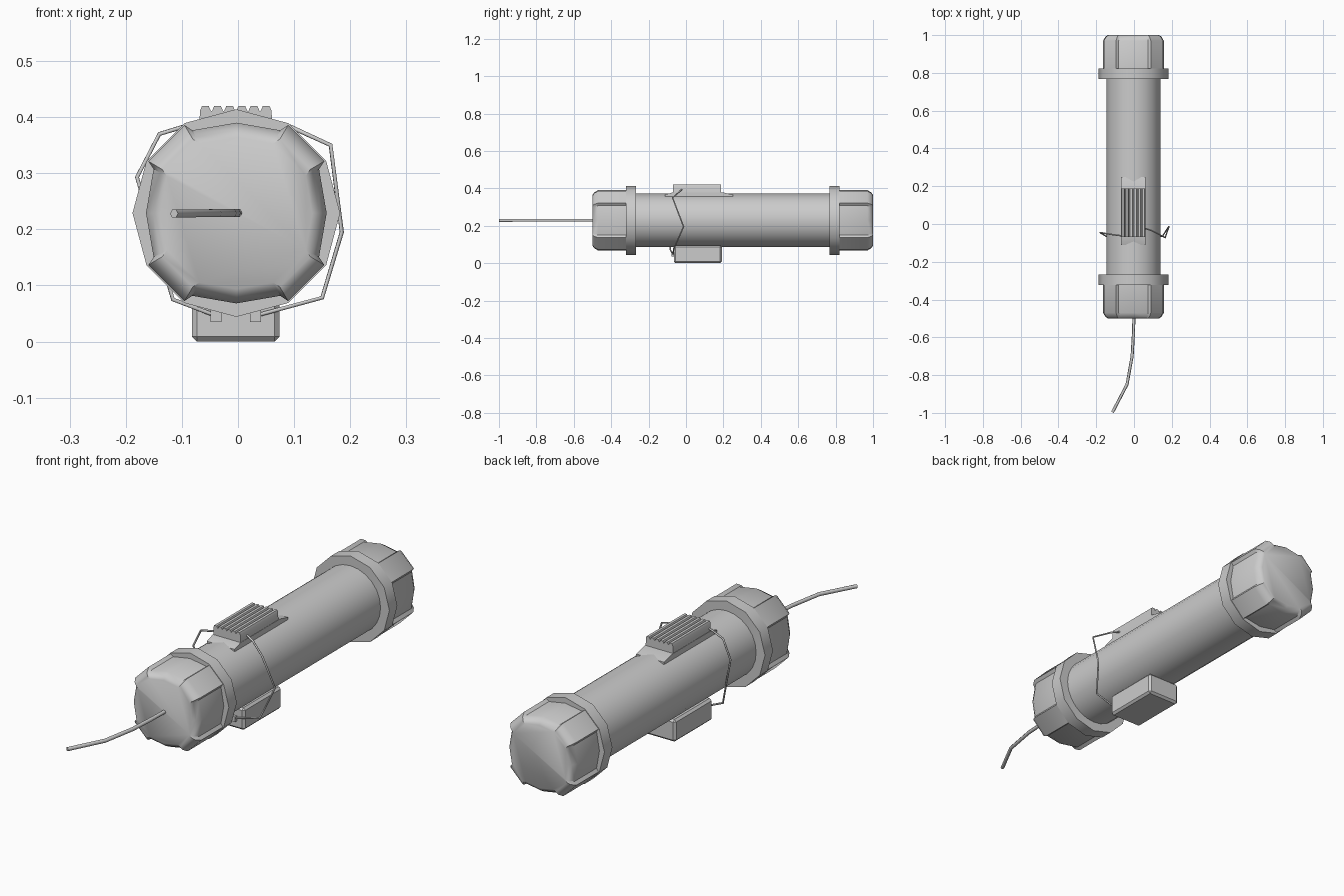
import bpy, bmesh, math
from mathutils import Vector

if "Cube" in bpy.data.objects:
    bpy.data.objects.remove(bpy.data.objects["Cube"])

CX, CZ = -0.003, 0.229   # tube axis


def finish(name, bm, angle=35):
    bmesh.ops.recalc_face_normals(bm, faces=bm.faces)
    me = bpy.data.meshes.new(name)
    bm.to_mesh(me)
    bm.free()
    ob = bpy.data.objects.new(name, me)
    bpy.context.collection.objects.link(ob)
    bpy.ops.object.select_all(action='DESELECT')
    ob.select_set(True)
    bpy.context.view_layer.objects.active = ob
    bpy.ops.object.shade_smooth_by_angle(angle=math.radians(angle))
    return ob


def loft(name, rings, angle=35):
    """Skin a list of closed rings and close both ends."""
    bm = bmesh.new()
    loops = [[bm.verts.new(p) for p in r] for r in rings]
    n = len(loops[0])
    for a, b in zip(loops, loops[1:]):
        for i in range(n):
            j = (i + 1) % n
            bm.faces.new((a[i], a[j], b[j], b[i]))
    bm.faces.new(loops[0])
    bm.faces.new(loops[-1])
    return finish(name, bm, angle)


def ring(y, polar, s=1.0):
    return [(CX + s * r * math.cos(math.radians(a)), y,
             CZ + s * r * math.sin(math.radians(a))) for a, r in polar]


def round_profile(r, n):
    return [(360 * i / n, r) for i in range(n)]


def box(name, x0, x1, y0, y1, z0, z1, bevel=0.0):
    bm = bmesh.new()
    bmesh.ops.create_cube(bm, size=1)
    for v in bm.verts:
        v.co = Vector(((x0 + x1) / 2 + v.co.x * (x1 - x0),
                       (y0 + y1) / 2 + v.co.y * (y1 - y0),
                       (z0 + z1) / 2 + v.co.z * (z1 - z0)))
    if bevel:
        bmesh.ops.bevel(bm, geom=bm.edges[:], offset=bevel, segments=1,
                        affect='EDGES', profile=0.5)
    return finish(name, bm)


def wire(name, pts, radius):
    cu = bpy.data.curves.new(name, 'CURVE')
    cu.dimensions = '3D'
    cu.bevel_depth = radius
    cu.bevel_resolution = 1
    cu.use_fill_caps = True
    sp = cu.splines.new('POLY')
    sp.points.add(len(pts) - 1)
    for p, co in zip(sp.points, pts):
        p.co = (*co, 1)
    ob = bpy.data.objects.new(name, cu)
    bpy.context.collection.objects.link(ob)


# main tube
tube = round_profile(0.143, 24)
loft("tube", [ring(-0.3, tube), ring(0.8, tube)])

# end caps: raised diagonal lugs, recessed flats, 12-sided collar
lugs = [(q * 90 + a, r) for q in range(4)
        for a, r in ((0, 0.161), (28, 0.167), (30.5, 0.182), (59.5, 0.182), (62, 0.167))]
for name, end, d in (("front_cap", -0.5, 1), ("rear_cap", 1.0, -1)):
    loft(name, [ring(end, lugs, 0.84), ring(end + d * 0.008, lugs, 0.92),
                ring(end + d * 0.03, lugs), ring(end + d * 0.19, lugs)], 40)
    collar = round_profile(0.185, 12)
    loft(name + "_collar", [ring(end + d * 0.178, collar), ring(end + d * 0.232, collar)])

# fuse
wire("fuse", [(0, -0.49, 0.229), (-0.003, -0.58, 0.229), (-0.01, -0.7, 0.229),
              (-0.037, -0.85, 0.229), (-0.114, -0.997, 0.228)], 0.008)

# battery box under the tube with two terminals
box("battery_box", -0.082, 0.074, -0.065, 0.192, 0.0, 0.095, 0.009)
for i, x in enumerate((-0.039, 0.031)):
    box(f"terminal_{i}", x - 0.01, x + 0.01, -0.078, -0.06, 0.035, 0.057)

# base plate with sloping ends
plate = [(-0.112, 0.366), (-0.07, 0.379), (0.195, 0.379), (0.25, 0.366), (0.25, 0.355), (-0.112, 0.355)]
loft("base_plate", [[(x, y, z) for y, z in plate] for x in (-0.07, 0.062)])

# ribbed block on top: toothed profile run along the tube
teeth, n = [], 6
step = 0.13 / n
for i in range(n):
    x = -0.069 + i * step
    teeth += [(x + 0.001, 0.411), (x + 0.005, 0.42), (x + step - 0.005, 0.42), (x + step - 0.001, 0.411)]
prof = [(-0.069, 0.36)] + teeth + [(0.061, 0.36)]
loft("ribbed_block", [[(x, y, z) for x, z in prof] for y in (-0.07, 0.187)])

# bent wires from terminals to the ribbed block
wire("wire_left", [(-0.039, -0.07, 0.046), (-0.116, -0.085, 0.075), (-0.18, -0.045, 0.293),
                   (-0.14, -0.052, 0.37), (-0.1, -0.058, 0.382), (-0.06, -0.063, 0.392)], 0.004)
wire("wire_right", [(0.031, -0.07, 0.046), (0.15, -0.065, 0.078), (0.185, -0.013, 0.195),
                    (0.165, -0.072, 0.35), (0.095, -0.035, 0.382), (0.05, -0.02, 0.395)], 0.004)
